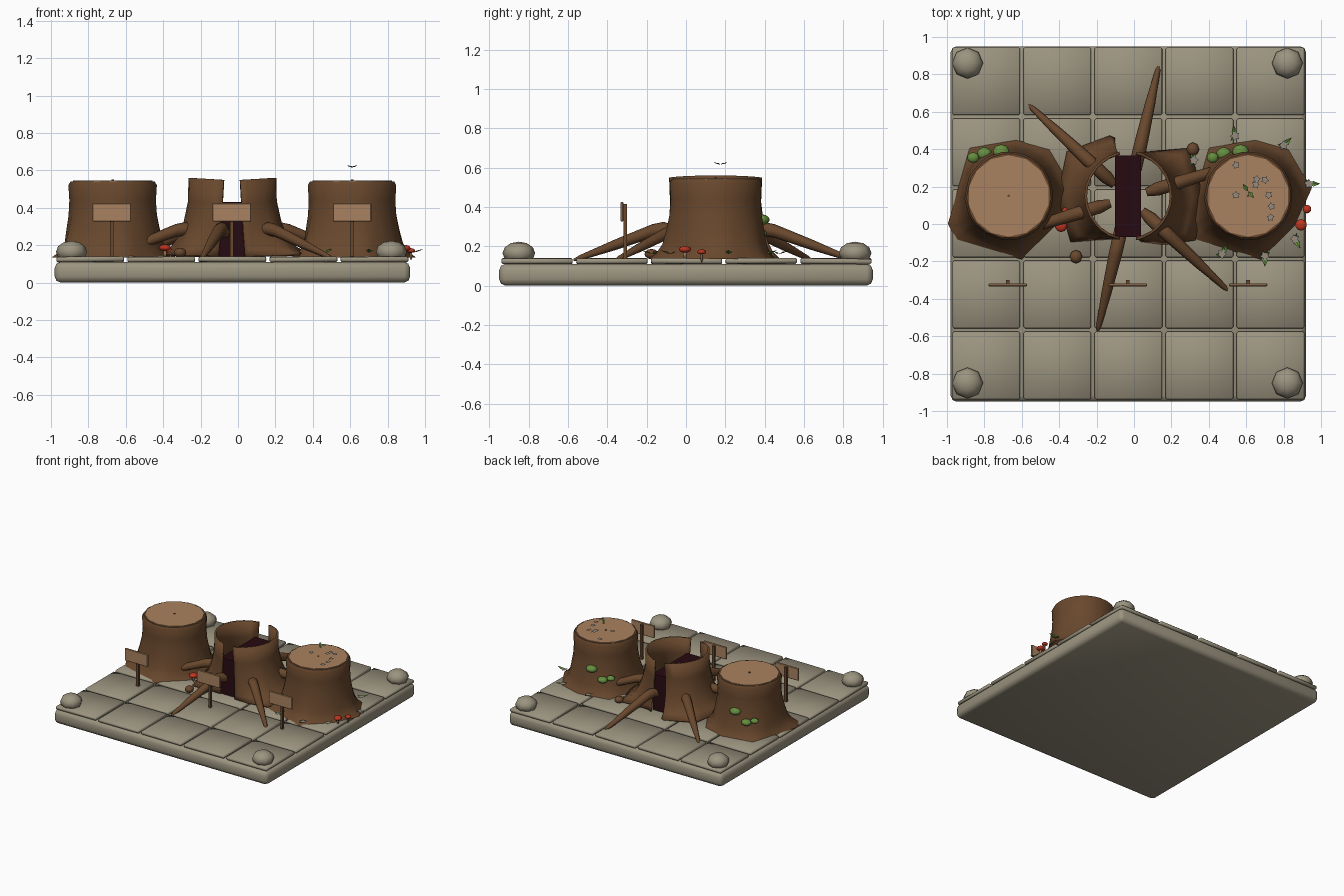
import bpy, bmesh, math, random
from mathutils import Matrix, Vector

if "Cube" in bpy.data.objects:
    bpy.data.objects.remove(bpy.data.objects["Cube"])

random.seed(4)


def mat(name, rgb):
    m = bpy.data.materials.new(name)
    m.diffuse_color = (*rgb, 1)
    m.use_nodes = True
    m.node_tree.nodes["Principled BSDF"].inputs["Base Color"].default_value = m.diffuse_color
    return m


STONE = mat("stone", (0.33, 0.295, 0.215))
BARK = mat("bark", (0.14, 0.064, 0.026))
WOOD = mat("cut_wood", (0.40, 0.225, 0.115))
DARK = mat("dark_hollow", (0.02, 0.003, 0.006))
RED = mat("red_cap", (0.50, 0.035, 0.015))
GREEN = mat("leaf_green", (0.13, 0.27, 0.05))
GREY = mat("petal_grey", (0.28, 0.27, 0.25))


def finish(bm, name, mats, smooth=None):
    bmesh.ops.recalc_face_normals(bm, faces=bm.faces)
    me = bpy.data.meshes.new(name)
    bm.to_mesh(me)
    bm.free()
    ob = bpy.data.objects.new(name, me)
    bpy.context.collection.objects.link(ob)
    for m in mats:
        me.materials.append(m)
    if smooth:
        bpy.ops.object.select_all(action='DESELECT')
        ob.select_set(True)
        bpy.context.view_layer.objects.active = ob
        bpy.ops.object.shade_smooth_by_angle(angle=math.radians(smooth))
    return ob


def box(name, loc, size, m, bevel=0, segs=1, tilt=(0, 0), smooth=None):
    bm = bmesh.new()
    bmesh.ops.create_cube(bm, size=1, matrix=Matrix.Diagonal((*size, 1)))
    if bevel:
        bmesh.ops.bevel(bm, geom=bm.edges[:], offset=bevel, segments=segs,
                        affect='EDGES', profile=0.5)
    rot = Matrix.Rotation(tilt[0], 4, 'X') @ Matrix.Rotation(tilt[1], 4, 'Y')
    bm.transform(Matrix.Translation(loc) @ rot)
    return finish(bm, name, [m], smooth)


def ball(name, loc, size, m, u=8, v=6, smooth=60):
    bm = bmesh.new()
    bmesh.ops.create_uvsphere(bm, u_segments=u, v_segments=v, radius=1)
    bm.transform(Matrix.Translation(loc) @ Matrix.Diagonal((*size, 1)))
    return finish(bm, name, [m], smooth)


def bridge(bm, rings, idx=0):
    for a, b in zip(rings, rings[1:]):
        n = len(a)
        for i in range(n):
            bm.faces.new((a[i], a[(i + 1) % n], b[(i + 1) % n], b[i])).material_index = idx


# Trunk wall: round at the top, spreading to a spiked outline at the ground
def trunk(bm, cx, cy, outline, levels):
    pts = []
    for p, q in zip(outline, outline[1:] + outline[:1]):
        pts += [Vector(p).lerp(Vector(q), t / 3) for t in range(3)]
    rings = []
    for z, r, w in levels:
        ring = []
        for p in pts:
            xy = (p.normalized() * r).lerp(p, w)
            ring.append(bm.verts.new((cx + xy.x, cy + xy.y, z)))
        rings.append(ring)
    bridge(bm, rings)
    return rings


# Stone base with paving slabs and corner boulders
box("base_slab", (-0.03, 0, 0.055), (1.90, 1.90, 0.11), STONE, 0.032, 2, smooth=50)
for i in range(5):
    for j in range(5):
        box("paving_slab", (-0.79 + 0.38 * i, -0.757 + 0.38 * j, 0.124),
            (0.362, 0.362, 0.028), STONE, 0.008,
            tilt=(random.uniform(-.012, .012), random.uniform(-.012, .012)), smooth=60)
for x in (-0.89, 0.82):
    for y in (-0.85, 0.86):
        ball("corner_boulder", (x, y, 0.165), (0.083, 0.083, 0.058), STONE)

# Two whole stumps with a pale cut top
SPREAD = [(-0.325, -0.15), (-0.28, -0.235), (0.07, -0.34), (0.25, -0.16), (0.34, 0.04),
          (0.22, 0.25), (0.04, 0.30), (-0.21, 0.26)]
LEVELS = [(0.135, 0.24, 1), (0.165, 0.24, 0.62), (0.21, 0.245, 0.3), (0.28, 0.242, 0.13),
          (0.36, 0.234, 0.04), (0.44, 0.232, 0), (0.52, 0.237, 0), (0.54, 0.226, 0)]
for cx in (-0.67, 0.61):
    bm = bmesh.new()
    rings = trunk(bm, cx, 0.15, SPREAD, LEVELS)
    bm.faces.new(rings[-1])
    finish(bm, "stump", [BARK], 50)
    for name, r, z, m in (("stump_top", 0.218, 0.541, WOOD), ("stump_pith", 0.007, 0.546, BARK)):
        bm = bmesh.new()
        bmesh.ops.create_cone(bm, cap_ends=True, segments=14, radius1=r, radius2=r, depth=0.008,
                              matrix=Matrix.Translation((cx, 0.15, z)))
        finish(bm, name, [m], 40)

# Split hollow stump: one wall cut into two halves that lean inward
SPLIT = [(-0.38, 0.0), (-0.31, -0.26), (-0.06, -0.24), (0.19, -0.275), (0.36, -0.25),
         (0.40, 0.0), (0.33, 0.27), (0.10, 0.25), (-0.10, 0.34), (-0.33, 0.25)]
HOLLOW = [(0.135, 0.27, 1), (0.17, 0.265, 0.6), (0.22, 0.265, 0.3), (0.30, 0.258, 0.12),
          (0.42, 0.255, 0), (0.545, 0.26, 0)]
for side in (-1, 1):
    bm = bmesh.new()
    trunk(bm, -0.03, 0.15, SPLIT, HOLLOW)
    bmesh.ops.recalc_face_normals(bm, faces=bm.faces)
    bmesh.ops.bisect_plane(bm, geom=bm.verts[:] + bm.edges[:] + bm.faces[:],
                           plane_co=(-0.033 + side * 0.07, 0, 0), plane_no=(-side, 0, 0),
                           clear_outer=True)
    pivot = Matrix.Translation((-0.03, 0.15, 0.135))
    bm.transform(pivot @ Matrix.Rotation(-side * 0.06, 4, 'Y')
                 @ Matrix.Diagonal((1, 0.95, 1, 1)) @ pivot.inverted())
    half = finish(bm, "split_stump_half", [BARK], 50)
    s = half.modifiers.new("wall", 'SOLIDIFY')
    s.thickness, s.offset = 0.014, -1
box("dark_core", (-0.032, 0.148, 0.285), (0.14, 0.435, 0.29), DARK)

# Six tapering roots around the split stump
for k in range(6):
    a = math.radians(17 + 60 * k)
    out, side = Vector((math.cos(a), math.sin(a), 0)), Vector((-math.sin(a), math.cos(a), 0))
    path = [(0.10, 0.235, 0.022), (0.16, 0.255, 0.036), (0.26, 0.288, 0.036),
            (0.32, 0.277, 0.035), (0.52, 0.205, 0.027), (0.70, 0.14, 0.014), (0.73, 0.13, 0.006)]
    bm = bmesh.new()
    rings = []
    for r, z, rad in path:
        c = Vector((-0.03, 0.14, z)) + out * r
        rings.append([bm.verts.new(c + side * rad * math.cos(t) + Vector((0, 0, rad * math.sin(t))))
                      for t in (math.tau * n / 8 for n in range(8))])
    bridge(bm, rings)
    bm.faces.new(rings[0])
    bm.faces.new(rings[-1])
    finish(bm, "root", [BARK], 60)
for x, y in ((-0.31, -0.175), (0.315, 0.40)):
    ball("wood_knot", (x, y, 0.16), (0.034, 0.036, 0.026), BARK)

# Blank wooden signs
for x in (-0.675, -0.033, 0.61):
    box("sign_post", (x, -0.308, 0.275), (0.02, 0.018, 0.28), BARK)
    box("sign_board", (x, -0.326, 0.375), (0.205, 0.014, 0.098), WOOD, 0.003)

# Red mushrooms
for x, y, z, r in ((-0.39, -0.01, 0.19, 0.033), (-0.36, 0.07, 0.172, 0.023),
                   (0.893, -0.005, 0.188, 0.031), (0.925, 0.08, 0.175, 0.023)):
    ball("mushroom_stem", (x, y, z - 0.025), (r * 0.3, r * 0.3, 0.032), WOOD, 6, 4)
    ball("mushroom_cap", (x, y, z - 0.004), (r, r, r * 0.55), RED, 10, 6)

# Green shelf growths on the backs of the stumps
for cx in (-0.67, 0.61):
    for x, y, z, r in ((-0.04, 0.385, 0.335, 0.045), (-0.13, 0.375, 0.265, 0.04),
                       (-0.19, 0.355, 0.285, 0.032)):
        ball("shelf_growth", (cx + x, y, z), (r, r * 0.9, r * 0.6), GREEN, 10, 6)


# Thin leaves and five-petal flowers
def leaf(x, y, z, deg, length, rise):
    bm = bmesh.new()
    vs = [bm.verts.new(p) for p in ((0, 0, 0), (length * .4, -length * .25, rise * .6),
                                    (length, 0, rise), (length * .4, length * .25, rise * .6))]
    mid = bm.verts.new((length * .45, 0, rise * .3))
    for i in range(4):
        bm.faces.new((vs[i], vs[(i + 1) % 4], mid))
    bm.transform(Matrix.Translation((x, y, z)) @ Matrix.Rotation(math.radians(deg), 4, 'Z'))
    finish(bm, "leaf", [GREEN])


def flower(x, y, z, r, turn):
    for rad, dz, inner, m in ((r, 0, 0.6, GREY), (r * 0.3, 0.003, 0.8, WOOD)):
        bm = bmesh.new()
        bm.faces.new([bm.verts.new((x + q * math.cos(turn + n * math.pi / 5),
                                    y + q * math.sin(turn + n * math.pi / 5), z + dz))
                      for n in range(10) for q in [rad if n % 2 else rad * inner]])
        finish(bm, "flower", [m])


for n, (x, y) in enumerate(((0.545, 0.315), (0.545, 0.155), (0.65, 0.21), (0.70, 0.235),
                            (0.72, 0.155), (0.735, 0.095), (0.73, 0.035), (0.655, 0.24))):
    flower(x, y, 0.556, 0.022, n)
for n, (x, y, deg) in enumerate(((0.54, 0.47, 98), (0.80, 0.42, 45), (0.32, 0.34, 100),
                                 (0.47, -0.16, 60), (0.70, -0.17, -90), (0.86, -0.08, -60),
                                 (0.935, 0.215, 0))):
    flower(x, y, 0.168, 0.027, n)
    leaf(x, y, 0.16, deg, 0.06, 0.02)
    leaf(x, y, 0.16, deg + 130, 0.035, 0.015)

# Sprout hovering over the right stump
leaf(0.61, 0.175, 0.615, 125, 0.05, 0.012)
leaf(0.61, 0.175, 0.615, -50, 0.05, 0.012)
